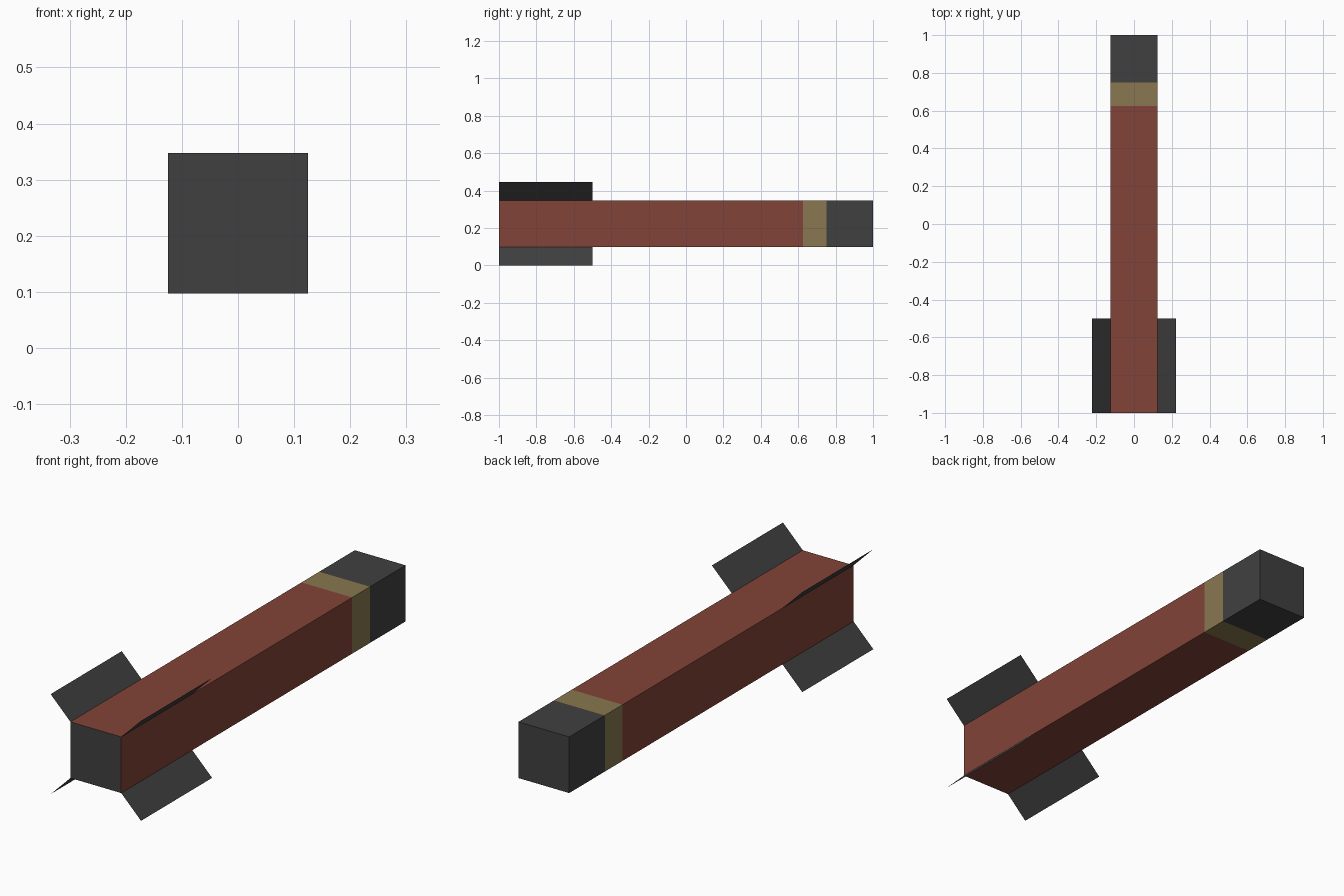
import bpy
import bmesh

cube = bpy.data.objects.get("Cube")
if cube:
    bpy.data.objects.remove(cube, do_unlink=True)

HALF = 0.125       # half width of the square body
MID_Z = 0.2225     # height of the body axis
FIN_OUT = 0.2225   # sideways and vertical reach of the fins


def make_material(name, rgb):
    mat = bpy.data.materials.new(name)
    mat.use_nodes = True
    color = (*rgb, 1.0)
    mat.diffuse_color = color
    bsdf = next(n for n in mat.node_tree.nodes if n.type == 'BSDF_PRINCIPLED')
    bsdf.inputs["Base Color"].default_value = color
    bsdf.inputs["Roughness"].default_value = 0.9
    return mat


rust = make_material("rust red", (0.225, 0.057, 0.040))
tan = make_material("dull tan", (0.246, 0.186, 0.080))
grey = make_material("dark grey", (0.051, 0.051, 0.051))


def finish(bm, name, mats):
    mesh = bpy.data.meshes.new(name)
    bm.to_mesh(mesh)
    bm.free()
    for mat in mats:
        mesh.materials.append(mat)
    obj = bpy.data.objects.new(name, mesh)
    bpy.context.collection.objects.link(obj)
    return obj


# Square body: rings along y, with a rust shaft, tan band and grey nose
bm = bmesh.new()
corners = [(-1, -1), (1, -1), (1, 1), (-1, 1)]
rings = [[bm.verts.new((sx * HALF, y, MID_Z + sz * HALF)) for sx, sz in corners]
         for y in (-1.0, 0.625, 0.75, 1.0)]
for band, (a, b) in enumerate(zip(rings, rings[1:])):
    for i in range(4):
        j = (i + 1) % 4
        bm.faces.new((a[i], a[j], b[j], b[i])).material_index = band
for ring in (rings[0], rings[-1]):
    bm.faces.new(ring).material_index = 2
bmesh.ops.recalc_face_normals(bm, faces=bm.faces)
finish(bm, "body", [rust, tan, grey])

# Four paper-thin fins running diagonally out of the body edges
for sx, side in ((1, "left"), (-1, "right")):
    for sz, level in ((1, "upper"), (-1, "lower")):
        bm = bmesh.new()
        profile = [(r, y) for r, y in ((HALF, -1), (FIN_OUT, -1), (FIN_OUT, -0.5), (HALF, -0.5))]
        bm.faces.new([bm.verts.new((sx * r, y, MID_Z + sz * r)) for r, y in profile])
        finish(bm, f"{level}_{side}_fin", [grey])
